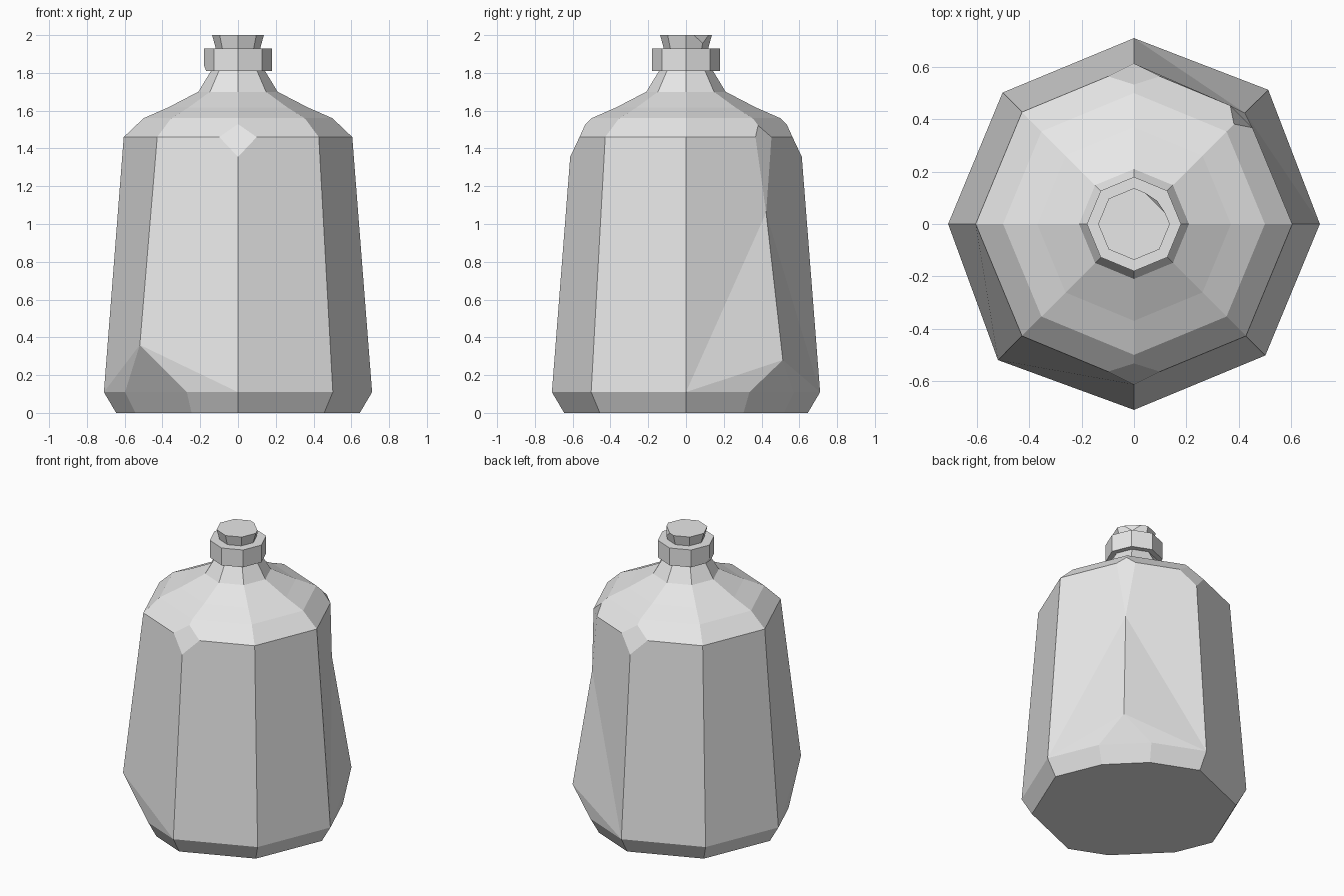
import bpy, bmesh
from math import cos, sin, radians
from mathutils import Vector

cube = bpy.data.objects.get("Cube")
if cube:
    bpy.data.objects.remove(cube)

grey = bpy.data.materials.new("plain_grey")
grey.use_nodes = True
grey.diffuse_color = (0.8, 0.8, 0.8, 1)
grey.node_tree.nodes["Principled BSDF"].inputs["Base Color"].default_value = (0.8, 0.8, 0.8, 1)

SIDES = 8


def polar(angle, r, z):
    a = radians(angle)
    return Vector((r * cos(a), r * sin(a), z))


def lathe(profile):
    """Closed eight-sided solid from (radius, height) pairs, bottom to top."""
    bm = bmesh.new()
    rings = [[bm.verts.new(polar(i * 360 / SIDES, r, z)) for i in range(SIDES)]
             for r, z in profile]
    for low, high in zip(rings, rings[1:]):
        for i in range(SIDES):
            j = (i + 1) % SIDES
            bm.faces.new((low[i], low[j], high[j], high[i]))
    bm.faces.new(rings[0][::-1])
    bm.faces.new(rings[-1])
    return bm


def near(bm, angle, r, z):
    p = polar(angle, r, z)
    return min(bm.verts, key=lambda v: (v.co - p).length)


def join(a, b):
    """Connect two vertices across the face they share."""
    shared = set(a.link_faces) & set(b.link_faces)
    if shared and not any(e.other_vert(a) == b for e in a.link_edges):
        bmesh.utils.face_split(shared.pop(), a, b)


def split(v, side, up=0, down=0):
    """New points at given distances along the edges that leave a corner."""
    sides, top, bottom = [], None, None
    for e in list(v.link_edges):
        dz = e.other_vert(v).co.z - v.co.z
        amount = side if abs(dz) < 0.01 else up if dz > 0 else down
        if not amount:
            continue
        p = bmesh.utils.edge_split(e, v, amount / e.calc_length())[1]
        if abs(dz) < 0.01:
            sides.append(p)
        elif dz > 0:
            top = p
        else:
            bottom = p
    return sides, top, bottom


def notch(bm, v, side, up=0, down=0):
    """Replace a corner by a flat facet."""
    (a, b), top, bottom = split(v, side, up, down)
    for p in (top, bottom):
        if p:
            join(a, p)
            join(b, p)
    if not (top and bottom):
        join(a, b)
    bmesh.ops.delete(bm, geom=[v], context='VERTS')
    bm.faces.new([p for p in (a, top, b, bottom) if p])
    return bottom


def chop_foot(bm, angle, side, tip_r, tip_z):
    """Chop a lower corner through both bottom rings, leaving a raised tip."""
    v, v0 = near(bm, angle, 0.71, 0.11), near(bm, angle, 0.645, 0)
    (a, b), tip, _ = split(v, side, up=tip_z - 0.11)
    ends, _, _ = split(v0, side * 0.91)
    a0, b0 = sorted(ends, key=lambda p: (p.co - a.co).length)
    for p, q in ((a, tip), (b, tip), (a, a0), (b, b0), (a0, b0)):
        join(p, q)
    bmesh.ops.delete(bm, geom=[v, v0], context='VERTS')
    bm.faces.new((a, tip, b))
    bm.faces.new((a, b, b0, a0))
    tip.co = polar(angle, tip_r, tip_z)
    for step in (-45, 45):
        join(tip, near(bm, angle + step, 0.71, 0.11))
    return tip


def finish(bm, name):
    bmesh.ops.recalc_face_normals(bm, faces=bm.faces)
    mesh = bpy.data.meshes.new(name)
    bm.to_mesh(mesh)
    bm.free()
    mesh.materials.append(grey)
    bpy.context.collection.objects.link(bpy.data.objects.new(name, mesh))


# Jug body with shoulder and neck
body = lathe([(0.645, 0), (0.71, 0.11), (0.605, 1.46), (0.5, 1.56),
              (0.37, 1.617), (0.21, 1.70), (0.125, 1.84)])

# Chips on the shoulder corners
for angle in (90, 270):
    notch(body, near(body, angle, 0.605, 1.46), 0.107, 0.1, 0.105)
deep = notch(body, near(body, 45, 0.605, 1.46), 0.065, 0.09, 0.4)
deep.co = polar(45, 0.6, 1.06)

# Chopped bottom corners
chop_foot(body, 45, 0.18, 0.725, 0.28)
chop_foot(body, 225, 0.25, 0.735, 0.36)
for angle in (0, 90):
    join(deep, near(body, angle, 0.71, 0.11))
finish(body, "jug_body")

# Screw collar
collar = lathe([(0.18, 1.81), (0.18, 1.93)])
notch(collar, near(collar, 180, 0.18, 1.81), 0.03, up=0.03)
finish(collar, "collar")

# Stopper, wider at the top, with one chipped corner
stopper = lathe([(0.115, 1.92), (0.137, 2.0)])
notch(stopper, near(stopper, 45, 0.137, 2.0), 0.06, down=0.045)
finish(stopper, "stopper")
